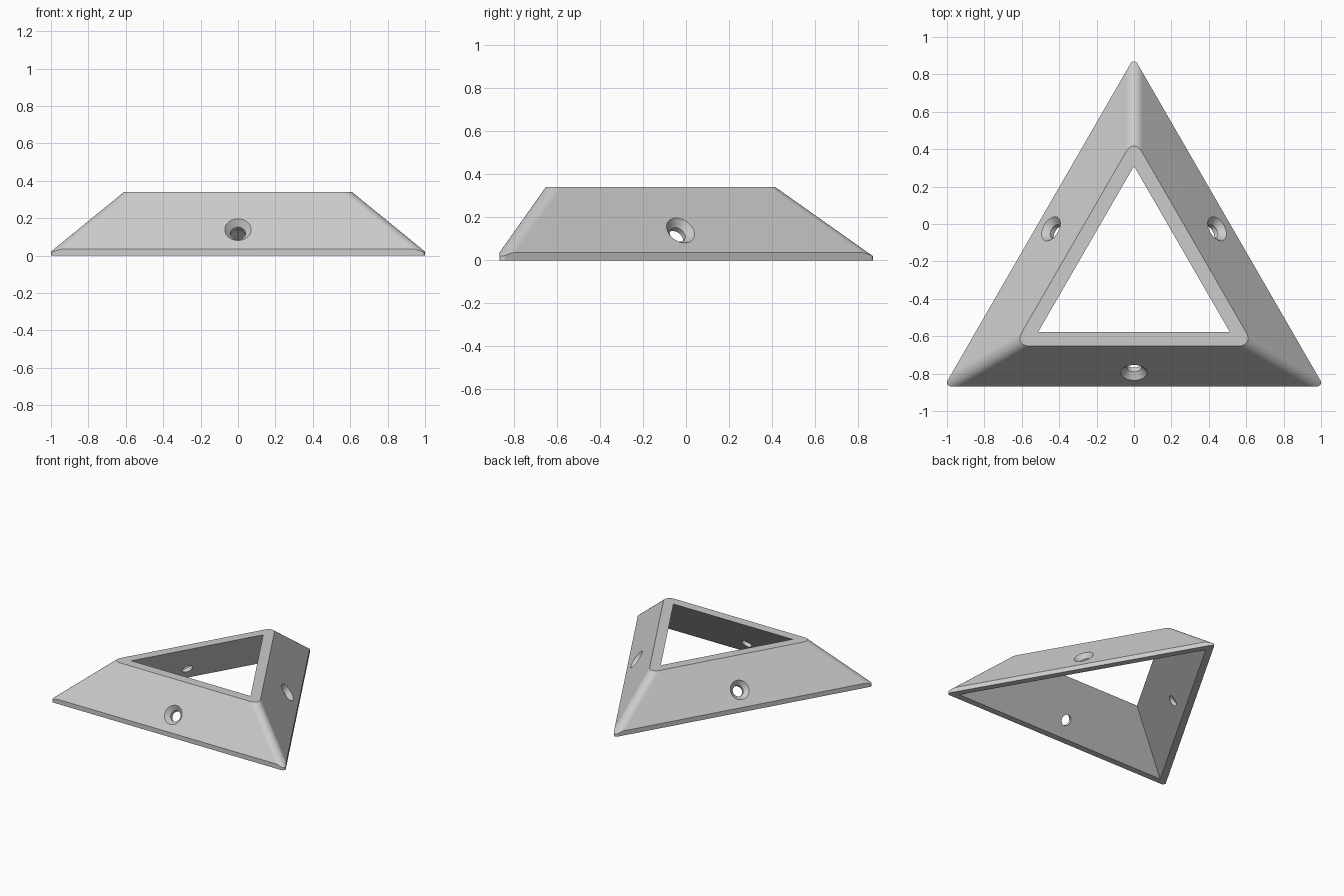
import bpy, bmesh, math
from mathutils import Vector

cube = bpy.data.objects.get("Cube")
if cube:
    bpy.data.objects.remove(cube, do_unlink=True)

CENTRE_Y = -0.282            # centre of the triangle
TOP, BREAK = 0.34, 0.037     # top height, and where the slope meets the low wall
SLOPE = 1 / math.sqrt(2)     # inward run per unit of height
CORNERS = [math.radians(90 + 120 * k) for k in range(3)]
SIDES = [math.radians(30 + 120 * k) for k in range(3)]

grey = bpy.data.materials.new("light_grey")
grey.use_nodes = True
colour = (0.6, 0.6, 0.6, 1)
grey.diffuse_color = colour
grey.node_tree.nodes["Principled BSDF"].inputs["Base Color"].default_value = colour


def loft(name, rings):
    """Closed solid through equal-length rings of points."""
    bm = bmesh.new()
    loops = [[bm.verts.new(p) for p in ring] for ring in rings]
    for a, b in zip(loops, loops[1:]):
        for i in range(len(a)):
            j = (i + 1) % len(a)
            bm.faces.new((a[i], a[j], b[j], b[i]))
    bm.faces.new(loops[0])
    bm.faces.new(loops[-1])
    bmesh.ops.recalc_face_normals(bm, faces=bm.faces)
    mesh = bpy.data.meshes.new(name)
    bm.to_mesh(mesh)
    bm.free()
    mesh.materials.append(grey)
    ob = bpy.data.objects.new(name, mesh)
    bpy.context.collection.objects.link(ob)
    return ob


def triangle(z, dist, a=0, b=0, spread=0, steps=0):
    """Triangle ring whose corners are elliptical arcs centred dist from the middle."""
    ring = []
    for ang in CORNERS:
        out = Vector((math.cos(ang), math.sin(ang), 0))
        side = Vector((-out.y, out.x, 0))
        for i in range(steps + 1):
            t = math.radians(spread) * (2 * i / steps - 1) if steps else 0
            p = out * (dist + a * math.cos(t)) + side * (b * math.sin(t))
            ring.append(p + Vector((0, CENTRE_Y, z)))
    return ring


def inset(r_top, z):
    return r_top + (TOP - z) * SLOPE


def cut(target, tool, operation):
    mod = target.modifiers.new(operation, 'BOOLEAN')
    mod.operation, mod.solver, mod.object = operation, 'EXACT', tool
    bpy.ops.object.select_all(action='DESELECT')
    bpy.context.view_layer.objects.active = target
    target.select_set(True)
    bpy.ops.object.modifier_apply(modifier=mod.name)
    bpy.data.objects.remove(tool, do_unlink=True)


# Sloped body with filleted corner edges
FILLET = 0.06
frame = loft("corner_frame", [
    triangle(z, 2 * inset(0.3707, z) - math.sqrt(6) * FILLET,
             math.sqrt(3) * FILLET, FILLET, 45, 14) for z in (-0.1, TOP)])

# Low vertical wall around the base
WALL_R, WALL_ROUND = 0.5858, 0.02
wall = loft("wall_cutter", [
    triangle(z, 2 * (WALL_R - WALL_ROUND), WALL_ROUND, WALL_ROUND, 60, 10)
    for z in (0, 0.5)])
cut(frame, wall, 'INTERSECT')

# Hollow inside with sharp corners
hollow = loft("hollow_cutter", [triangle(z, 2 * inset(0.296, z)) for z in (-0.05, 0.4)])
cut(frame, hollow, 'DIFFERENCE')

# Countersunk screw hole through the middle of each side
HOLE_Z = 0.139
for ang in SIDES:
    out = Vector((math.cos(ang), math.sin(ang), 0))
    side = Vector((-out.y, out.x, 0))
    normal = (out + Vector((0, 0, SLOPE))).normalized()
    up = normal.cross(side)
    middle = out * inset(0.3707, HOLE_Z) + Vector((0, CENTRE_Y, HOLE_Z))
    rings = []
    for depth, radius in ((0.03, 0.098), (-0.034, 0.04), (-0.12, 0.04)):
        turns = [math.tau * i / 40 for i in range(40)]
        rings.append([middle + normal * depth
                      + (side * math.cos(t) + up * math.sin(t)) * radius for t in turns])
    cut(frame, loft("hole_cutter", rings), 'DIFFERENCE')

# Smooth fillets and holes, flat sides
bpy.context.view_layer.objects.active = frame
frame.select_set(True)
bpy.ops.object.shade_smooth_by_angle(angle=math.radians(25))
weighted = frame.modifiers.new("flat_sides", 'WEIGHTED_NORMAL')
weighted.keep_sharp = True
